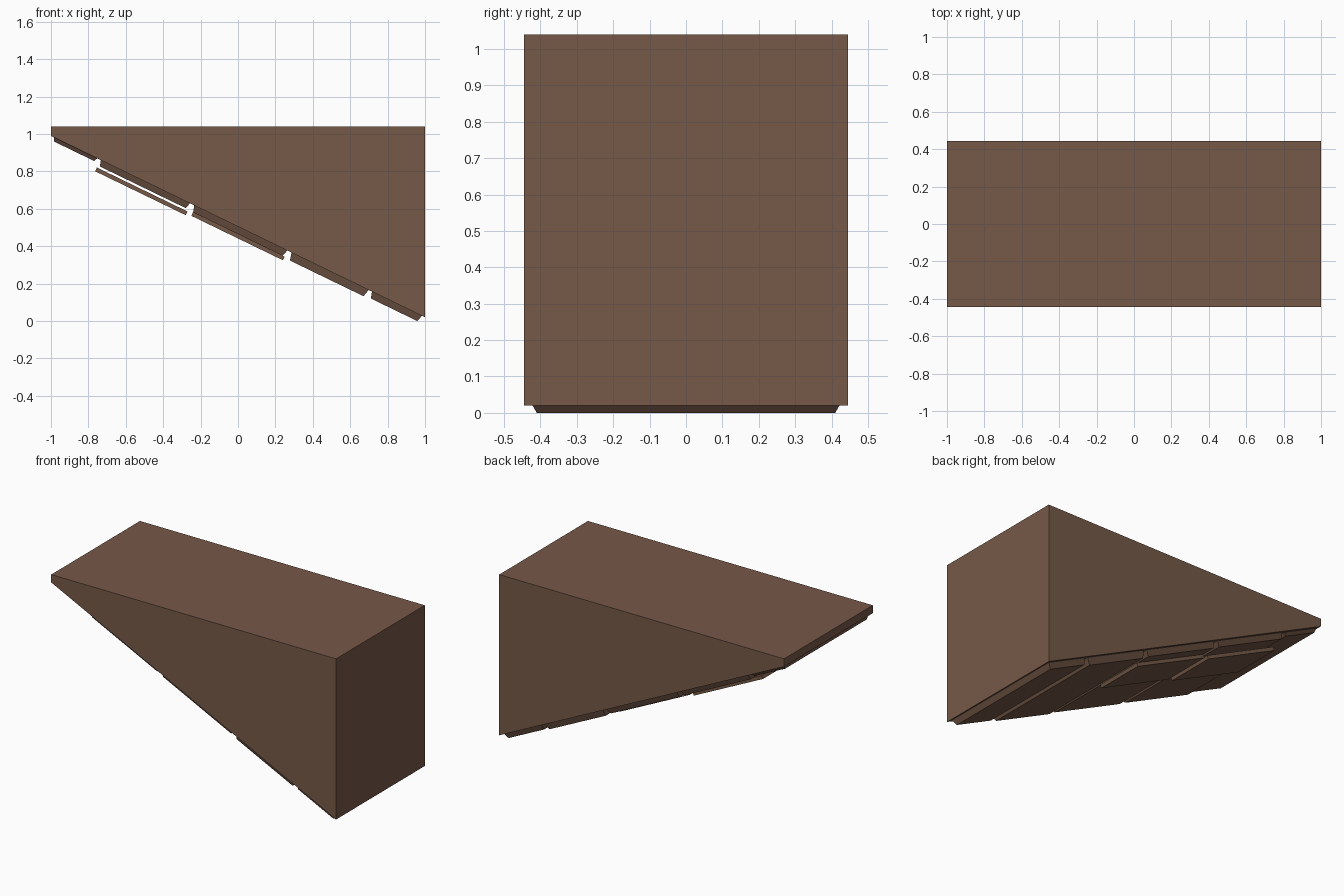
import bpy, bmesh, math

if "Cube" in bpy.data.objects:
    bpy.data.objects.remove(bpy.data.objects["Cube"])

mat = bpy.data.materials.new("brown_earth")
mat.diffuse_color = (0.18, 0.1, 0.065, 1)
mat.use_nodes = True
mat.node_tree.nodes["Principled BSDF"].inputs["Base Color"].default_value = mat.diffuse_color

SLOPE = 0.485                      # fall of the underside per unit of x
L = math.hypot(1, SLOPE)
TAN = (1 / L, -SLOPE / L)          # along the slope
NRM = (-SLOPE / L, -1 / L)         # outwards from the underside


def finish(name, bm):
    bmesh.ops.recalc_face_normals(bm, faces=bm.faces)
    me = bpy.data.meshes.new(name)
    bm.to_mesh(me)
    bm.free()
    me.materials.append(mat)
    ob = bpy.data.objects.new(name, me)
    bpy.context.collection.objects.link(ob)


def slope_point(x, depth, along=0):
    z = 0.02 + SLOPE * (1 - x)
    return (x + NRM[0] * depth + TAN[0] * along,
            z + NRM[1] * depth + TAN[1] * along)


def panel(name, x0, x1, y0, y1, d0, d1, inset_x=0.0, inset_y=0.0):
    """Slab parallel to the underside between depths d0 and d1, tapered outwards."""
    bm = bmesh.new()
    rings = []
    for d, ix, iy in ((d0, 0, 0), (d1, inset_x, inset_y)):
        a, b = slope_point(x0, d, ix), slope_point(x1, d, -ix)
        rings.append([bm.verts.new(p) for p in (
            (a[0], y0 + iy, a[1]), (b[0], y0 + iy, b[1]),
            (b[0], y1 - iy, b[1]), (a[0], y1 - iy, a[1]))])
    lo, hi = rings
    bm.faces.new(lo)
    bm.faces.new(hi)
    for i in range(4):
        j = (i + 1) % 4
        bm.faces.new((lo[i], lo[j], hi[j], hi[i]))
    finish(name, bm)


# wedge body: side profile extruded across y
bm = bmesh.new()
profile = [(-1, 1.04), (-1, 0.99), (1, 0.02), (1, 1.04)]
face = bm.faces.new([bm.verts.new((x, -0.445, z)) for x, z in profile])
ext = bmesh.ops.extrude_face_region(bm, geom=[face])
bmesh.ops.translate(bm, vec=(0, 0.89, 0),
                    verts=[v for v in ext["geom"] if isinstance(v, bmesh.types.BMVert)])
finish("wedge_body", bm)

# chamfered slabs across the underside
rows = [(-0.985, -0.75, 0.02), (-0.735, -0.255, 0.033), (-0.235, 0.265, 0.036),
        (0.285, 0.7, 0.042), (0.715, 0.985, 0.036)]
for i, (x0, x1, t) in enumerate(rows):
    panel(f"underside_slab_{i + 1}", x0, x1, -0.428, 0.428, -0.005, t, 0.012, 0.018)

# lower loose plates hanging beneath the middle slabs
panel("hanging_plate_upper", -0.735, -0.25, 0.0, 0.32, 0.045, 0.067)
panel("hanging_plate_lower", -0.225, 0.265, 0.0, 0.32, 0.036, 0.057)
